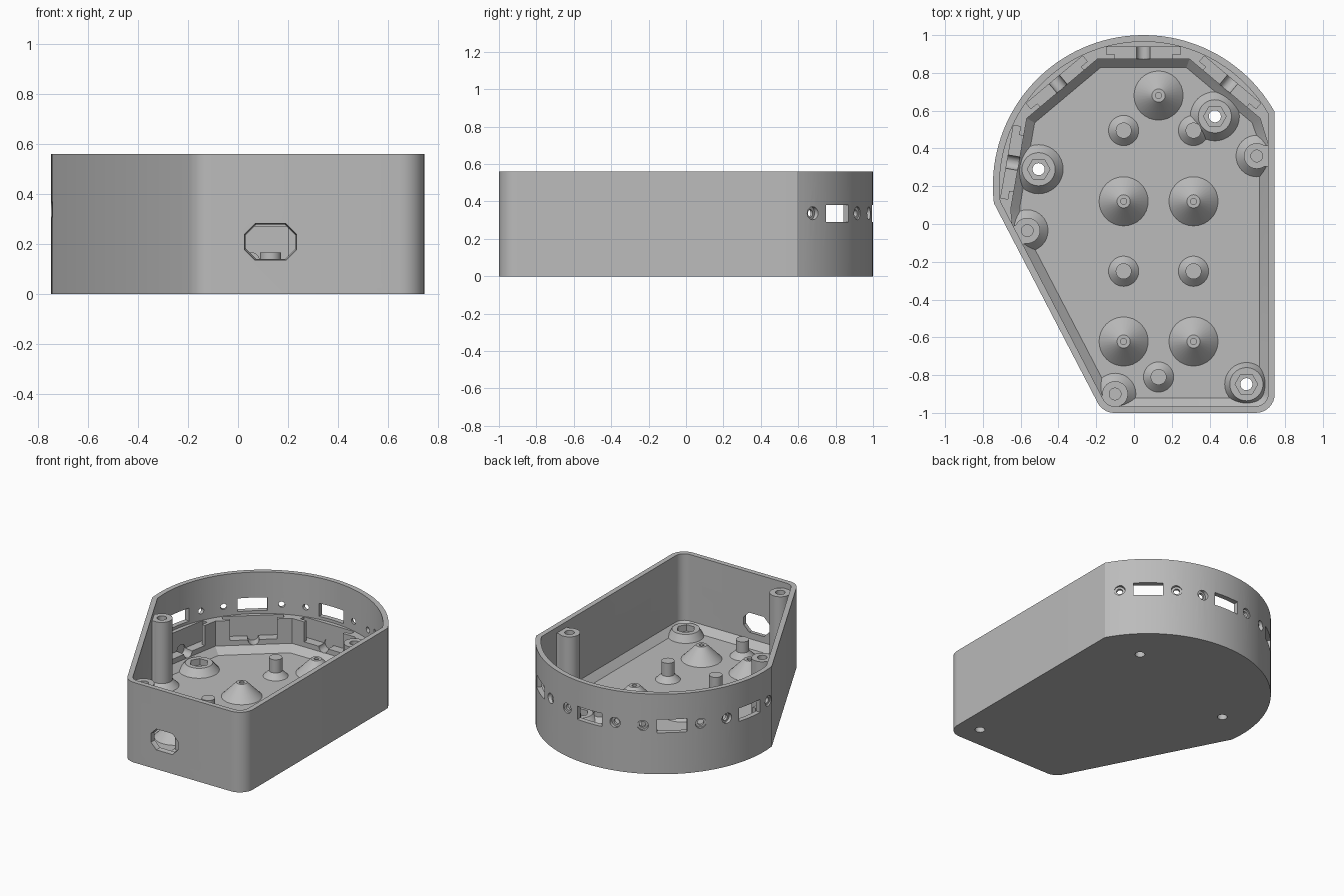
import bpy, bmesh
from math import sin, cos, acos, radians, degrees, pi, tan
from mathutils import Matrix, Vector

if "Cube" in bpy.data.objects:
    bpy.data.objects.remove(bpy.data.objects["Cube"])

grey = bpy.data.materials.new("plain grey")
grey.use_nodes = True
grey.diffuse_color = (0.5, 0.5, 0.5, 1)
grey.node_tree.nodes["Principled BSDF"].inputs["Base Color"].default_value = (0.5, 0.5, 0.5, 1)

HEIGHT, FLOOR, WALL = 0.56, 0.05, 0.035
CX, CY, R = 0.05, 0.203, 0.797          # round back of the case
FACETS = (50, 90, 130, 170)             # directions of the sensor bays
SLANT = Vector((-0.887, -0.461))        # normal of the slanted side
SLANT_D = 0.607


def make(name, bm):
    bmesh.ops.recalc_face_normals(bm, faces=bm.faces)
    mesh = bpy.data.meshes.new(name)
    bm.to_mesh(mesh)
    bm.free()
    mesh.materials.append(grey)
    ob = bpy.data.objects.new(name, mesh)
    bpy.context.collection.objects.link(ob)
    return ob


def loft(name, rings):
    """Closed solid through rings of (2D points, z)."""
    bm = bmesh.new()
    loops = [[bm.verts.new((p[0], p[1], z)) for p in pts] for pts, z in rings]
    for a, b in zip(loops, loops[1:]):
        for i in range(len(a)):
            j = (i + 1) % len(a)
            bm.faces.new((a[i], a[j], b[j], b[i]))
    bm.faces.new(loops[0])
    bm.faces.new(loops[-1])
    return make(name, bm)


def circle(x, y, r, n=32):
    return [(x + r * cos(2 * pi * i / n), y + r * sin(2 * pi * i / n)) for i in range(n)]


def turned(name, x, y, profile, n=32):
    return loft(name, [(circle(x, y, r, n), z) for r, z in profile])


def box(name, x, y, angle, near, far, width, z0, z1, side=0):
    """Box running outward from x, y along an angle."""
    m = Matrix.Rotation(radians(angle), 2)
    corners = [(near, side - width / 2), (far, side - width / 2),
               (far, side + width / 2), (near, side + width / 2)]
    pts = [Vector((x, y)) + m @ Vector(c) for c in corners]
    return loft(name, [(pts, z0), (pts, z1)])


def drill(name, angle, side, z, r, near, far):
    """Horizontal cylinder pointing outward from the centre of the round back."""
    bm = bmesh.new()
    bmesh.ops.create_cone(bm, cap_ends=True, segments=24, radius1=r, radius2=r, depth=far - near)
    place = (Matrix.Translation((CX, CY, z)) @ Matrix.Rotation(radians(angle), 4, "Z")
             @ Matrix.Translation(((near + far) / 2, side, 0)) @ Matrix.Rotation(pi / 2, 4, "Y"))
    bmesh.ops.transform(bm, matrix=place, verts=bm.verts)
    return make(name, bm)


def front_corners(i):
    """Two rounded front corners of the plan, inset by i."""
    r = 0.1 - i
    y = -1 + i
    x = (SLANT_D - i - SLANT.y * y) / SLANT.x
    pts = []
    cx = x + r * tan(radians(62.5 / 2))
    for k in range(9):
        a = radians(207.5 + 62.5 * k / 8)
        pts.append((cx + r * cos(a), y + r + r * sin(a)))
    for k in range(9):
        a = radians(270 + 90 * k / 8)
        pts.append((0.745 - i - r + r * cos(a), y + r + r * sin(a)))
    return pts


def outline(i):
    """Plan of the case, inset by i, with the round back."""
    a0 = degrees(acos((0.695 - i) / (R - i)))
    a1 = 207.5 - degrees(acos((0.745 - i) / (R - i)))
    arc = [radians(a0 + (a1 - a0) * k / 56) for k in range(57)]
    return front_corners(i) + [(CX + (R - i) * cos(a), CY + (R - i) * sin(a)) for a in arc]


def faceted(i):
    """Plan of the lower cavity, with straight bays at the back."""
    r = (0.67 + WALL - i) / cos(radians(20))
    bays = [(CX + r * cos(radians(a)), CY + r * sin(radians(a))) for a in range(30, 191, 40)]
    return front_corners(i) + [(0.745 - i, 0.42)] + bays + [((SLANT_D - i) / SLANT.x, 0)]


def boolean(ob, tools, operation="DIFFERENCE"):
    """Apply the tools to an object, then remove them."""
    for t in tools:
        t.hide_render = True
        mod = ob.modifiers.new("cut", "BOOLEAN")
        mod.object, mod.operation, mod.solver = t, operation, "EXACT"
    bpy.context.view_layer.update()
    mesh = bpy.data.meshes.new_from_object(ob.evaluated_get(bpy.context.evaluated_depsgraph_get()))
    ob.modifiers.clear()
    ob.data = mesh
    for t in tools:
        bpy.data.objects.remove(t)


# Case shell: upper round cavity and lower faceted cavity
case = loft("case_shell", [(outline(0), 0), (outline(0), HEIGHT)])
cutters = [
    loft("upper_cavity", [(outline(WALL), 0.27), (outline(WALL), 0.7)]),
    loft("lower_cavity", [(faceted(WALL + 0.045), FLOOR), (faceted(WALL), FLOOR + 0.045),
                          (faceted(WALL), 0.4)]),
]

# Sensor bays: window, two screw holes, board slot and lead groove
for a in FACETS:
    cutters += [
        box("window", CX, CY, a, 0.62, 0.9, 0.19, 0.29, 0.382),
        box("bay_opening", CX, CY, a, 0.6, 0.71, 0.3, 0.13, 0.3),
        box("board_slot", CX, CY, a, 0.695, 0.733, 0.39, 0.13, 0.3),
        drill("lead_groove", a, 0, 0.13, 0.036, 0.6, 0.74),
    ]
    for side in (-0.185, 0.185):
        cutters += [drill("screw_hole", a, side, 0.337, 0.02, 0.66, 0.9),
                    drill("screw_recess", a, side, 0.337, 0.035, 0.758, 0.9)]

# Cable opening in the front: octagon, wider on the outside
bm = bmesh.new()
rings = []
for y, grow in ((-1.1, 0), (-0.985, 0), (-0.93, -0.012)):
    w, h, c = 0.104 + grow, 0.073 + grow, 0.042
    pts = [(w, h - c), (w - c, h), (c - w, h), (-w, h - c),
           (-w, c - h), (c - w, -h), (w - c, -h), (w, c - h)]
    rings.append([bm.verts.new((0.13 + px, y, 0.208 + pz)) for px, pz in pts])
for a, b in zip(rings, rings[1:]):
    for i in range(8):
        bm.faces.new((a[i], a[i - 1], b[i - 1], b[i]))
bm.faces.new(rings[0])
bm.faces.new(rings[-1])
cutters.append(make("cable_opening", bm))

# Through-bolt bosses with hexagonal nut pockets
BOLTS = ((-0.505, 0.29, 0.13), (0.428, 0.57, 0.13), (0.595, -0.848, 0.115))
for x, y, r in BOLTS:
    cutters.append(turned("bolt_hole", x, y, ((0.032, -0.1), (0.032, 0.2)), 24))
boolean(case, cutters)
for x, y, r in BOLTS:
    boss = turned("bolt_boss", x, y, ((r, FLOOR - 0.01), (r, FLOOR), (0.088, FLOOR + 0.05)))
    boolean(boss, [turned("nut_pocket", x, y, ((0.06, FLOOR + 0.005), (0.06, 0.3)), 6),
                   turned("bolt_hole", x, y, ((0.032, -0.1), (0.032, 0.2)), 24)])

# Conical board supports with pilot holes
for x, y in ((0.13, 0.68), (-0.055, 0.12), (0.315, 0.12), (-0.055, -0.622), (0.315, -0.622)):
    turned("cone_support", x, y, ((0.13, FLOOR), (0.035, 0.148), (0.016, 0.148), (0.016, 0.1)))

# Slim posts on flared feet
for x, y, top in ((-0.055, 0.495, 0.18), (0.315, 0.495, 0.18), (-0.055, -0.25, 0.18),
                  (0.315, -0.25, 0.18), (0.13, -0.81, 0.165)):
    turned("support_post", x, y, ((0.08, FLOOR), (0.042, FLOOR + 0.038), (0.042, top)))

# Lid pillars joined to the walls, trimmed to the case outside
TOP = 0.52
for x, y, a in ((0.65, 0.36, 0), (-0.565, -0.035, 207.5), (-0.1, -0.9, 239)):
    parts = [turned("lid_pillar", x, y, ((0.11, FLOOR), (0.068, FLOOR + 0.042), (0.068, TOP),
                                         (0.031, TOP), (0.031, TOP - 0.2))),
             box("pillar_web", x, y, a, 0.035, 0.15, 0.11, FLOOR, TOP)]
    for part in parts:
        trim = outline(0.01)
        boolean(part, [loft("trim", [(trim, 0.01), (trim, HEIGHT)])], "INTERSECT")

# Smooth round surfaces, keep edges crisp
bpy.ops.object.select_all(action="DESELECT")
for ob in bpy.context.collection.objects:
    if ob.type == "MESH" and grey.name in ob.data.materials:
        ob.select_set(True)
        bpy.context.view_layer.objects.active = ob
bpy.ops.object.shade_smooth_by_angle(angle=radians(25))
